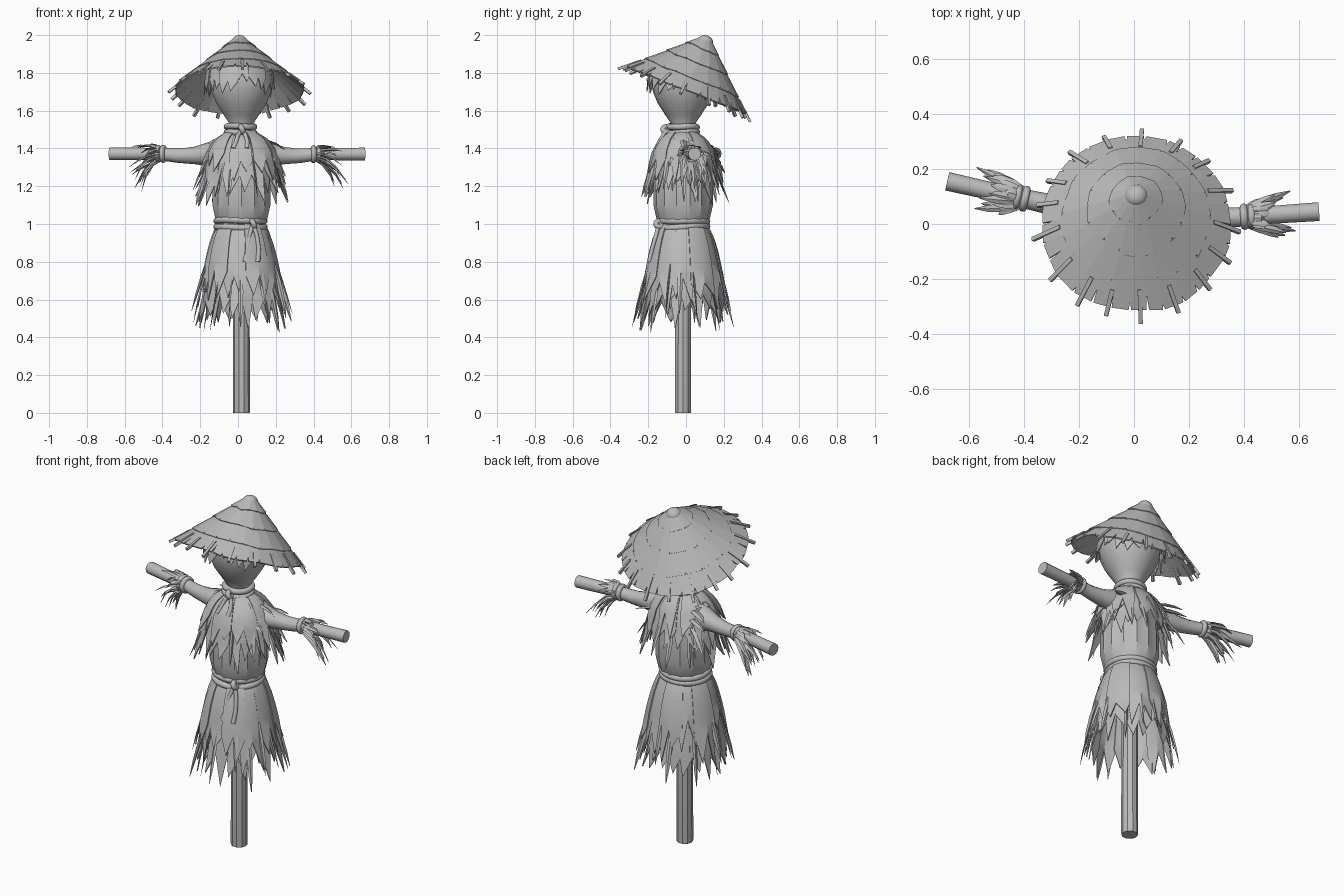
import bpy, bmesh, random
from math import sin, cos, pi, radians
from mathutils import Vector, Matrix

random.seed(7)
R = random.uniform
if "Cube" in bpy.data.objects:
    bpy.data.objects.remove(bpy.data.objects["Cube"])

straw = bpy.data.materials.new("straw grey")
straw.use_nodes = True
GREY = (0.5, 0.5, 0.5, 1)
straw.diffuse_color = GREY
straw.node_tree.nodes["Principled BSDF"].inputs["Base Color"].default_value = GREY

CX, CY = 0.018, -0.015                      # body axis


def shade(ob, angle):
    """Give the material, turn into a plain mesh, then smooth below the angle."""
    ob.data.materials.append(straw)
    bpy.ops.object.select_all(action='DESELECT')
    ob.select_set(True)
    bpy.context.view_layer.objects.active = ob
    bpy.ops.object.convert(target='MESH')
    bpy.ops.object.shade_smooth_by_angle(angle=radians(angle))


def finish(name, bm, thick=0, angle=35, loc=(CX, CY, 0), tilt=0):
    bmesh.ops.recalc_face_normals(bm, faces=bm.faces)
    me = bpy.data.meshes.new(name)
    bm.to_mesh(me)
    bm.free()
    ob = bpy.data.objects.new(name, me)
    bpy.context.collection.objects.link(ob)
    ob.location = loc
    ob.rotation_euler.x = radians(tilt)
    if thick:
        m = ob.modifiers.new("thickness", 'SOLIDIFY')
        m.thickness, m.offset = thick, 0
    shade(ob, angle)


def tube(name, pts, radii, depth, cyclic=False):
    cu = bpy.data.curves.new(name, 'CURVE')
    cu.dimensions = '3D'
    cu.bevel_depth, cu.bevel_resolution, cu.use_fill_caps = depth, 4, True
    sp = cu.splines.new('POLY')
    sp.points.add(len(pts) - 1)
    for p, co, r in zip(sp.points, pts, radii):
        p.co, p.radius = (*co, 1), r
    sp.use_cyclic_u = cyclic
    ob = bpy.data.objects.new(name, cu)
    bpy.context.collection.objects.link(ob)
    shade(ob, 45)


def ring(name, centre, axis, radius, depth, wobble=0.0):
    turn = Vector(axis).to_track_quat('Z', 'Y')
    pts = [Vector(centre) + turn @ Vector((radius * cos(a), radius * sin(a), wobble * sin(2 * a)))
           for a in (2 * pi * i / 32 for i in range(32))]
    tube(name, pts, [1] * 32, depth, True)


def at(profile, t):
    """Point (radius, height) at t in 0..1 along a profile, continued past the end."""
    f = max(t, 0) * (len(profile) - 1)
    i = min(int(f), len(profile) - 2)
    (r0, z0), (r1, z1) = profile[i], profile[i + 1]
    return r0 + (r1 - r0) * (f - i), z0 + (z1 - z0) * (f - i)


def lathe(name, profile, n, pleat=0.0, angle=35):
    bm = bmesh.new()
    rows = []
    for r, z in profile:
        rows.append([bm.verts.new(((r * (1 + pleat * (i % 2))) * cos(2 * pi * i / n),
                                   (r * (1 + pleat * (i % 2))) * sin(2 * pi * i / n), z))
                     for i in range(n)])
    for lo, hi in zip(rows, rows[1:]):
        for i in range(n):
            bm.faces.new((lo[i], lo[(i + 1) % n], hi[(i + 1) % n], hi[i]))
    bm.faces.new(rows[0])
    bm.faces.new(rows[-1])
    finish(name, bm, angle=angle)


def clump(bm, profile, a, width, teeth, length, tip, fold, flare, sy, lift):
    """Folded strip of straw that follows a profile and ends in ragged teeth."""
    def vert(t, ang, dr):
        r, z = at(profile, t)
        return bm.verts.new(((r + dr) * cos(ang), (r + dr) * sin(ang) * sy, z))
    angs = [a + width * (j / teeth - 0.5) for j in range(teeth + 1)]
    rows = [[vert(length * s / 5, g, lift + fold * (j % 2) * s / 5) for j, g in enumerate(angs)]
            for s in range(6)]
    for up, lo in zip(rows, rows[1:]):
        for j in range(teeth):
            bm.faces.new((up[j], lo[j], lo[j + 1], up[j + 1]))
    for j in range(teeth):
        end = vert(length + tip * R(0.35, 1), (angs[j] + angs[j + 1]) / 2 + R(-.3, .3) * width / teeth,
                   lift + R(0, flare))
        bm.faces.new((rows[-1][j], end, rows[-1][j + 1]))


def layer(bm, profile, count, teeth, length, jitter, tip, overlap=1.2, fold=.012, flare=.02, sy=1.0):
    for i in range(count):
        clump(bm, profile, 2 * pi * (i + R(-.15, .15)) / count, overlap * 2 * pi / count, teeth,
              length + R(-jitter, jitter), tip, fold, flare, sy, 0.008 * (i % 2))


def blade(bm, p0, p1, p2, w, flat=.35):
    """Flat pointed straw leaf bent along three points."""
    p0, p1, p2 = Vector(p0), Vector(p1), Vector(p2)
    side = (p2 - p0).cross(Vector((R(-.3, .3), R(-.3, .3), 1))).normalized()
    nrm = side.cross(p2 - p0).normalized()
    rows = []
    for t, k in ((0, .6), (.35, 1), (.7, .8), (1, .12)):
        c = p0 * (1 - t) ** 2 + p1 * 2 * t * (1 - t) + p2 * t * t
        rows.append([bm.verts.new(c + d * w * k) for d in (side, nrm * flat, -side, -nrm * flat)])
    for u, v in zip(rows, rows[1:]):
        for i in range(4):
            bm.faces.new((u[i], u[(i + 1) % 4], v[(i + 1) % 4], v[i]))
    bm.faces.new(rows[0])
    bm.faces.new(rows[-1])


def loose(name, profile, count, t0, t1, out, sy=1.0, w=0.014):
    """Ring of single leaves that stand off a straw layer."""
    bm = bmesh.new()
    for i in range(count):
        a, s = 2 * pi * (i + R(-.4, .4)) / count, R(-.12, .1)
        pts = []
        for t, d in ((t0 + s, 0), ((t0 + t1) / 2 + s, out * .45), (t1 + s, out * R(.5, 1))):
            r, z = at(profile, t)
            pts.append(((r + d) * cos(a), (r + d) * sin(a) * sy, z))
        blade(bm, *pts, w)
    finish(name, bm)


# Post
lathe("post", [(.044, 0), (.045, .01), (.044, .5), (.042, 1.5)], 10)

# Torso sack and head sack
lathe("torso", [(.11, .98), (.135, 1.03), (.15, 1.1), (.15, 1.2), (.14, 1.3), (.12, 1.4), (.06, 1.49)], 28, .05)
lathe("head", [(.06, 1.49), (.062, 1.53), (.095, 1.58), (.133, 1.64), (.157, 1.7), (.165, 1.76),
               (.155, 1.82), (.12, 1.87), (.04, 1.9)], 36, .02)

# Hair fringe, lower at the back
hair = [(.12, .13), (.16, .09), (.172, .03), (.177, -.03), (.175, -.08)]
bm = bmesh.new()
layer(bm, hair, 13, 2, .68, .1, .35, fold=.004, flare=.008)
finish("hair_fringe", bm, .005, loc=(CX - .008, CY, 1.76), tilt=-10)

# Straw cape over the shoulders
cape = [(.06, 1.49), (.12, 1.45), (.162, 1.39), (.185, 1.3), (.2, 1.21), (.215, 1.12)]
bm = bmesh.new()
layer(bm, cape, 12, 2, .7, .12, .36, flare=.035, sy=.88)
layer(bm, [(r + .012, z) for r, z in cape], 8, 2, .45, .1, .34, overlap=.85, flare=.035, sy=.88)
finish("cape", bm, .006)
loose("cape_leaves", cape, 15, .5, .95, .06, .9)

# Skirt in two layers with loose stalks
skirt = [(.11, 1.01), (.145, .95), (.17, .86), (.188, .77), (.203, .67), (.217, .57), (.228, .47)]
bm = bmesh.new()
layer(bm, [(r - .016, z) for r, z in skirt], 12, 2, .83, .1, .3, flare=.03)
finish("skirt_under", bm, .006)
bm = bmesh.new()
layer(bm, skirt, 11, 2, .54, .1, .32, flare=.02)
finish("skirt_over", bm, .006)
loose("skirt_leaves", skirt, 16, .5, .98, .05)

# Ropes at neck and waist, with knots and hanging tails
for part, z, rad, dep, kx, drop in (("neck", 1.5, .073, .016, .02, .1), ("waist", 1.0, .127, .017, .08, .2)):
    for k in (-1, 1):
        ring(part + "_rope", (CX - .005, CY, z + k * dep * .95), (0, .03 * k, 1), rad, dep, .003)
    ky = CY - (rad ** 2 - (kx - CX) ** 2) ** .5 - .018
    ring(part + "_knot", (kx, ky, z), (1, .2, .4), .016, .014)
    for s in (-1, 1):
        tube(part + "_rope_tail",
             [(kx, ky, z), (kx + s * .02, ky - .015, z - drop * .3), (kx + s * .03, ky - .035, z - drop * .65),
              (kx + s * (.045 if s < 0 else .025), ky - .05, z - drop)], [1, 1, 1, 1.15], .011)

# Arms: sleeve, stick, wrist rope and straw cuff on each side
for part, tip in (("left", Vector((.672, .045, 1.37))), ("right", Vector((-.678, .155, 1.372)))):
    root = Vector((.01, 0, 1.37))
    d = (tip - root).normalized()
    wrist = root.lerp(tip, .61)
    tube(part + "_arm_stick", [root, root.lerp(tip, .5), tip], [.9, .9, 1], .034)
    tube(part + "_sleeve", [root.lerp(tip, f) - Vector((0, 0, s)) for f, s in
                            ((.05, 0), (.22, 0), (.35, .008), (.48, .01), (.57, .003), (.62, 0))],
         [2.1, 1.8, 1.25, 1.0, .95, 1], .037)
    for k in (-.014, .014):
        ring(part + "_wrist_rope", wrist + d * k, d, .034, .014)
    turn = d.to_track_quat('Z', 'Y')
    bm = bmesh.new()
    for i in range(22):                     # cuff leaves, hanging more on the underside
        n = turn @ Vector((cos(2 * pi * i / 22), sin(2 * pi * i / 22), 0))
        ln = R(.12, .19) + (.03 if n.z < 0 else 0)
        p0 = wrist + n * .03 - d * .01
        p1 = p0 + d * ln * .5 + n * .028
        p2 = p0 + d * ln * R(.55, 1) + n * R(.02, .06)
        p2.z -= R(.01, .05) if n.z > .2 else R(.05, .13)
        blade(bm, p0, p1, p2, .016)
    finish(part + "_straw_cuff", bm, loc=(0, 0, 0))
    bm = bmesh.new()
    for i in range(8):                      # leaves draped over the shoulder
        a = pi * (i / 7 - .5) * 1.3
        n = Vector((0, sin(a), cos(a)))
        q = root.lerp(tip, .14) + n * .07
        blade(bm, q, q + d * .07 + n * .02,
              q + d * R(.07, .15) + n * R(.02, .05) - Vector((0, 0, R(.02, .16))), .02)
    finish(part + "_shoulder_leaves", bm, loc=(0, 0, 0))

# Hat: overlapping faceted tiers of thatch with slits in the rim, tilted back
HAT = dict(loc=(.008, -.003, 1.70), tilt=-21.8)


def cone(r, up=0.0):
    return r, .305 * (1 - r / .352) + up


for i, (r0, r1, n, slit) in enumerate(((.02, .343, 30, .045), (.06, .268, 20, .012),
                                       (.03, .178, 16, .01), (.015, .092, 14, .006))):
    bm = bmesh.new()
    top, low = [], []
    for k in range(n):
        a, rim, deep = 2 * pi * (k + R(-.2, .2)) / n, r1 + R(-.006, .006), R(.2, 1) * slit
        for da, cut in ((-.014, 0), (0, deep), (.014, 0)):
            for row, r in ((top, r0), (low, rim - cut)):
                r, z = cone(r, .006 * i)
                row.append(bm.verts.new((r * cos(a + da), r * sin(a + da), z)))
    for k in range(len(top)):
        bm.faces.new((top[k], low[k], low[k - 1], top[k - 1]))
    finish("hat_tier", bm, .008, angle=14, **HAT)

# Hat cap and rim sticks
bm = bmesh.new()
bmesh.ops.create_uvsphere(bm, u_segments=20, v_segments=10, radius=.042,
                          matrix=Matrix.Translation((0, 0, .284)) @ Matrix.Diagonal((1, 1, .85, 1)))
finish("hat_cap", bm, angle=60, **HAT)
bm = bmesh.new()
for k in range(17):
    r, z = cone(.328, .002)
    m = (Matrix.Rotation(2 * pi * k / 17 + R(-.06, .06), 4, 'Z') @ Matrix.Translation((r, 0, z))
         @ Matrix.Rotation(radians(40.9), 4, 'Y') @ Matrix.Diagonal((R(.1, .14), .015, .014, 1)))
    bmesh.ops.create_cube(bm, size=1, matrix=m)
finish("hat_rim_sticks", bm, **HAT)
